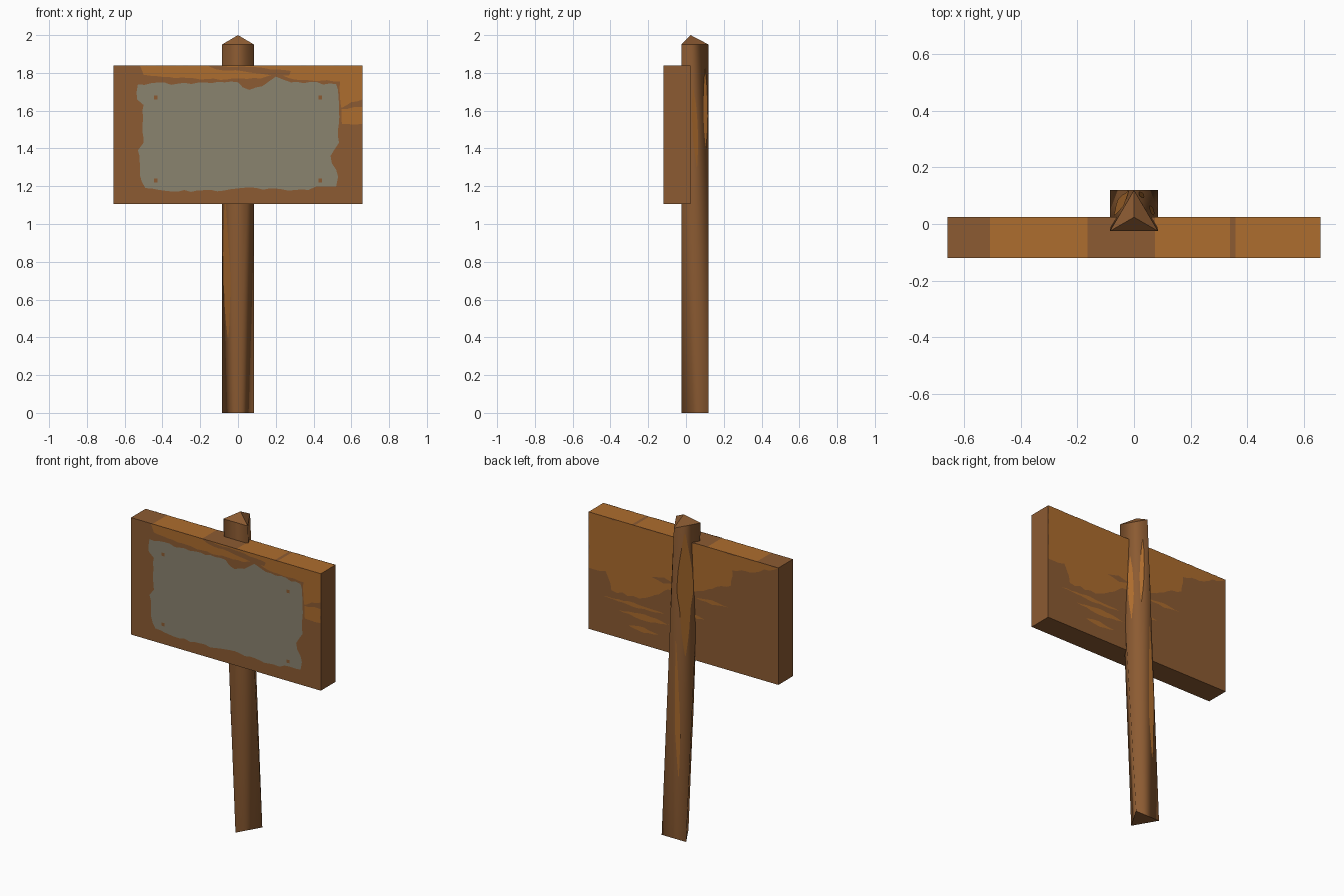
import bpy, bmesh, math, random
from mathutils import Vector

random.seed(4)
cube = bpy.data.objects.get("Cube")
if cube:
    bpy.data.objects.remove(cube, do_unlink=True)


def srgb(*rgb):
    return tuple(((c / 255 + 0.055) / 1.055) ** 2.4 for c in rgb) + (1,)


def material(name, colour):
    m = bpy.data.materials.new(name)
    m.use_nodes = True
    m.diffuse_color = colour
    bsdf = next(n for n in m.node_tree.nodes if n.type == 'BSDF_PRINCIPLED')
    bsdf.inputs["Base Color"].default_value = colour
    bsdf.inputs["Roughness"].default_value = 0.9
    return m


DARK = material("dark_wood", srgb(140, 91, 50))
LIGHT = material("light_wood", srgb(174, 109, 46))
GREY = material("grey_paint", srgb(138, 131, 111))


def add_object(name, bm, *mats):
    mesh = bpy.data.meshes.new(name)
    bm.to_mesh(mesh)
    bm.free()
    for m in mats:
        mesh.materials.append(m)
    ob = bpy.data.objects.new(name, mesh)
    bpy.context.collection.objects.link(ob)
    return ob


def plate(name, points, outward, mat, lift=0.002):
    """Very thin painted face lifted just off the surface."""
    bm = bmesh.new()
    face = bm.faces.new([bm.verts.new(p + outward * lift) for p in points])
    face.normal_update()
    if face.normal.dot(outward) < 0:
        face.normal_flip()
    return add_object(name, bm, mat)


# Board, with light bands across its top edge
W, FRONT, BACK, LOW, HIGH = 0.66, -0.12, 0.025, 1.105, 1.84
bm = bmesh.new()
bmesh.ops.create_cube(bm, size=1)
for v in bm.verts:
    v.co = Vector((v.co.x * 2 * W, BACK if v.co.y > 0 else FRONT,
                   HIGH if v.co.z > 0 else LOW))
BANDS = [(-0.51, -0.165), (0.075, 0.34), (0.36, W)]
for x in sorted({x for band in BANDS for x in band if x < W}):
    bmesh.ops.bisect_plane(bm, geom=bm.verts[:] + bm.edges[:] + bm.faces[:],
                           plane_co=(x, 0, 0), plane_no=(1, 0, 0))
bm.normal_update()
for f in bm.faces:
    x = f.calc_center_median().x
    f.material_index = int(f.normal.z > 0.5 and any(a < x < b for a, b in BANDS))
add_object("sign_board", bm, DARK, LIGHT)


def ragged(corners, amount, step=0.035):
    """Outline through the corners with worn, uneven edges kept on the board."""
    out = []
    for i, a in enumerate(corners):
        a, b = Vector(a), Vector(corners[(i + 1) % len(corners)])
        n = max(1, round((b - a).length / step))
        for k in range(n):
            p = a.lerp(b, k / n)
            if k:
                side = Vector((a.y - b.y, b.x - a.x)).normalized()
                p += side * random.uniform(-amount, amount)
            out.append((min(max(p.x, -W), W), min(max(p.y, LOW), HIGH)))
    return out


def board_patch(name, corners, mat, front=True, amount=0.008, lift=0.002):
    y = FRONT if front else BACK
    pts = [Vector((x, y, z)) for x, z in ragged(corners, amount)]
    plate(name, pts, Vector((0, -1 if front else 1, 0)), mat, lift)


def streak_outline(x0, x1, z, half):
    mid = (x0 + x1) / 2
    return [(x0, z), (mid, z - half), (x1, z), (mid, z + half)]


# Worn paint on the front
board_patch("grey_panel", [
    (-0.53, 1.74), (-0.535, 1.66), (-0.5, 1.63), (-0.5, 1.43), (-0.53, 1.39),
    (-0.52, 1.26), (-0.49, 1.19), (-0.25, 1.17), (0.1, 1.19), (0.3, 1.18),
    (0.52, 1.2), (0.53, 1.25), (0.49, 1.36), (0.535, 1.43), (0.535, 1.64),
    (0.52, 1.74), (0.28, 1.75), (0.2, 1.78), (0.13, 1.73), (0.06, 1.71),
    (0, 1.75)], GREY)

# Light wood along the top and right of the front
board_patch("front_light_grain", [
    (-0.52, HIGH), (-0.5, 1.79), (-0.2, 1.765), (0.12, 1.77), (0.2, 1.795),
    (0.3, 1.765), (0.54, 1.755), (0.55, 1.53), (W, 1.53), (W, HIGH)], LIGHT,
    amount=0.004)
board_patch("front_dark_grain_top", [
    (-0.165, HIGH), (0.06, 1.83), (0.28, 1.81), (0.27, 1.785), (0.16, 1.79),
    (0.02, 1.81), (-0.12, 1.82)], DARK, amount=0.004, lift=0.004)
board_patch("front_dark_grain_side", [
    (0.54, 1.61), (W, 1.62), (W, 1.66), (0.6, 1.645)], DARK,
    amount=0.004, lift=0.004)

# Nail marks mirrored at the panel corners
for x in (-0.435, 0.435):
    for z in (1.23, 1.67):
        board_patch("nail_mark", [(x + a * 0.01, z + b * 0.01) for a, b in
                                  ((-1, -1), (1, -1), (1, 1), (-1, 1))],
                    DARK, amount=0, lift=0.004)

# Light wood grain on the back
board_patch("back_light_grain", [
    (W, HIGH), (W, 1.49), (0.54, 1.5), (0.5, 1.39), (0.31, 1.39), (0.2, 1.44),
    (0.11, 1.5), (-0.11, 1.55), (-0.33, 1.64), (-0.34, 1.74), (-0.5, 1.77),
    (-W, HIGH)], LIGHT, front=False)
for x0, x1, z, half in [(0.13, 0.56, 1.34, 0.014), (0.08, 0.45, 1.28, 0.02),
                        (0.17, 0.38, 1.2, 0.017), (-0.32, -0.08, 1.5, 0.014),
                        (-0.15, -0.04, 1.38, 0.012)]:
    board_patch("back_light_streak", streak_outline(x0, x1, z, half), LIGHT,
                front=False, amount=0.004)
board_patch("back_dark_streak", streak_outline(0.05, 0.22, 1.55, 0.02), DARK,
            front=False, amount=0.004, lift=0.004)

# Post: a triangle at the foot turning into the opposite triangle at the top
R, NEAR, FAR, SHOULDER = 0.085, -0.025, 0.12, 1.95
top = [Vector(p) for p in ((-R, NEAR, SHOULDER), (R, NEAR, SHOULDER),
                           (0, FAR, SHOULDER))]
foot = [Vector(p) for p in ((0, NEAR, 0), (R, FAR, 0), (-R, FAR, 0))]
bm = bmesh.new()
tv = [bm.verts.new(p) for p in top]
fv = [bm.verts.new(p) for p in foot]
for i in range(3):
    j = (i + 1) % 3
    bm.faces.new((tv[i], fv[i], tv[j]))
    bm.faces.new((fv[i], fv[j], tv[j]))
bm.faces.new(fv)
bmesh.ops.recalc_face_normals(bm, faces=bm.faces[:])
if bm.faces[0].normal.y > 0:
    bmesh.ops.reverse_faces(bm, faces=bm.faces[:])
post = add_object("post", bm, DARK)
for ob in bpy.context.selected_objects:
    ob.select_set(False)
post.select_set(True)
bpy.context.view_layer.objects.active = post
bpy.ops.object.shade_smooth_by_angle(angle=math.radians(65))

# Pointed cap
bm = bmesh.new()
ring = [bm.verts.new(p) for p in top]
peak = bm.verts.new((0, 0.024, 2))
for i in range(3):
    bm.faces.new((ring[i], ring[(i + 1) % 3], peak))
add_object("post_cap", bm, DARK)


# Light streaks running along the post faces
def post_streak(edge_a, edge_b, z0, z1, centre, half):
    def at(z, f):
        t = z / SHOULDER
        a, b = (e[1].lerp(e[0], t) for e in (edge_a, edge_b))
        return a.lerp(b, f)
    steps = 10
    left, right = [], []
    for k in range(steps + 1):
        z = z0 + (z1 - z0) * k / steps
        w = half * (0.1 + math.sin(math.pi * k / steps)) * random.uniform(0.7, 0.9)
        left.append(at(z, centre - w))
        right.append(at(z, centre + w))
    mid = z0 + (z1 - z0) / 2
    normal = (at(mid, 1) - at(mid, 0)).cross(at(z1, centre) - at(z0, centre))
    normal.normalize()
    axis = Vector((0, 0.048, mid))
    if normal.dot(at(mid, centre) - axis) < 0:
        normal.negate()
    plate("post_streak", left + right[::-1], normal, LIGHT)


A, B, C = top
P, Q, S = foot
post_streak((A, S), (A, P), 0.4, 1.15, 0.5, 0.4)
post_streak((C, Q), (C, S), 0.4, 1.25, 0.75, 0.2)
post_streak((A, S), (C, S), 1.15, 1.9, 0.6, 0.38)
post_streak((B, Q), (C, Q), 1.3, 1.72, 0.35, 0.15)
post_streak((B, Q), (C, Q), 1.4, 1.82, 0.85, 0.12)
